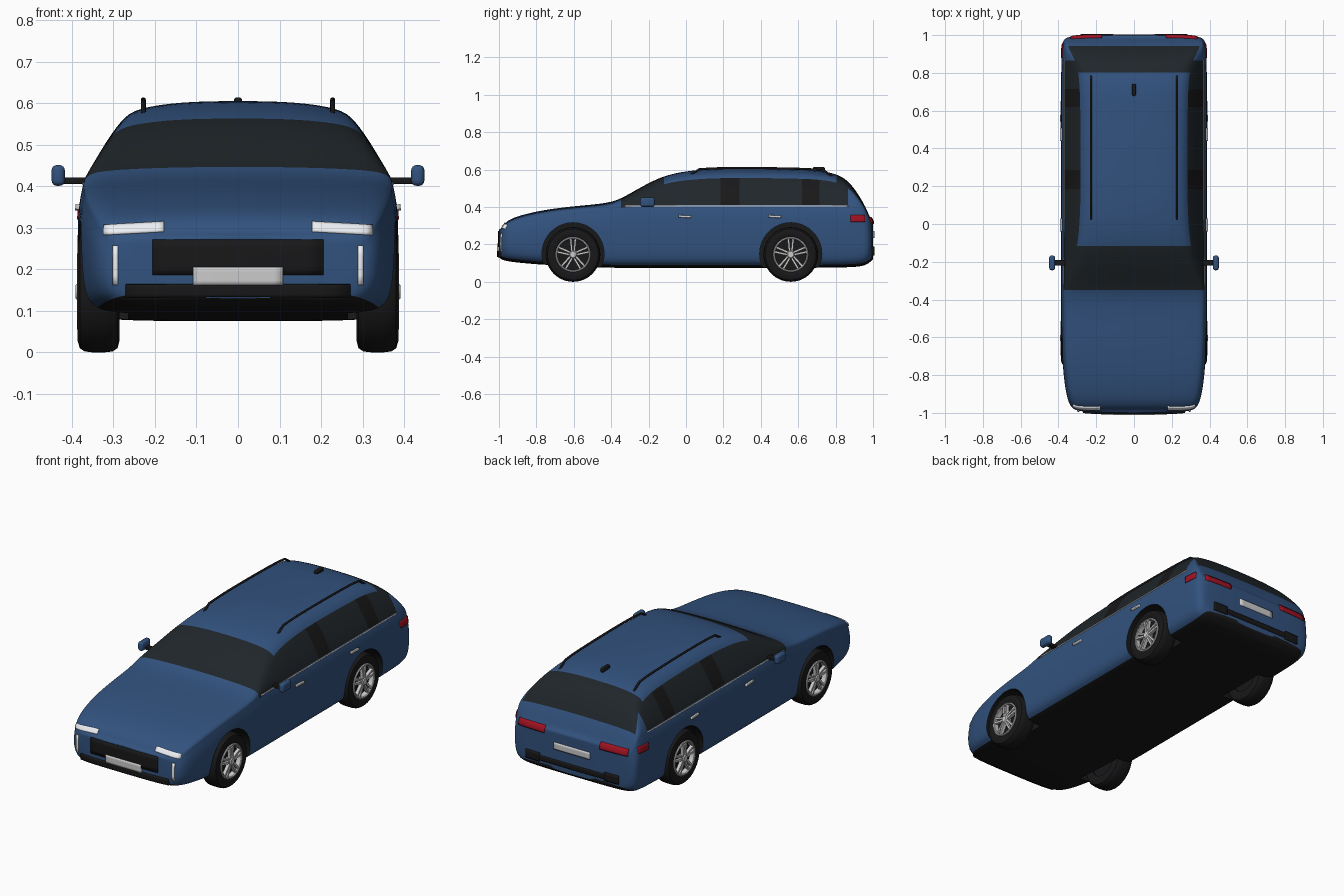
import bpy, bmesh, math
from mathutils import Vector, Matrix

if "Cube" in bpy.data.objects:
    bpy.data.objects.remove(bpy.data.objects["Cube"])


def mat(name, *c):
    m = bpy.data.materials.new(name)
    m.diffuse_color = (*c, 1)
    m.use_nodes = True
    m.node_tree.nodes["Principled BSDF"].inputs["Base Color"].default_value = m.diffuse_color
    return m


BLUE = mat("blue_paint", .032, .085, .21)
GLASS = mat("dark_glass", .014, .019, .023)
BLACK = mat("black_plastic", .009, .009, .010)
SILVER = mat("silver", .55, .55, .56)
WHITE = mat("lamp_white", .85, .87, .9)
RED = mat("lamp_red", .36, .006, .016)


def finish(name, bm, mats, angle=35):
    bmesh.ops.recalc_face_normals(bm, faces=bm.faces)
    me = bpy.data.meshes.new(name)
    bm.to_mesh(me)
    bm.free()
    for m in mats:
        me.materials.append(m)
    ob = bpy.data.objects.new(name, me)
    bpy.context.collection.objects.link(ob)
    smooth(ob, angle)
    return ob


def smooth(ob, angle=35):
    bpy.ops.object.select_all(action='DESELECT')
    ob.select_set(True)
    bpy.context.view_layer.objects.active = ob
    bpy.ops.object.shade_smooth_by_angle(angle=math.radians(angle))


def apply_mod(ob, mod):
    bpy.context.view_layer.objects.active = ob
    bpy.ops.object.modifier_apply(modifier=mod.name)


def box(name, loc, size, m, bevel=0):
    bm = bmesh.new()
    bmesh.ops.create_cube(bm, size=1, matrix=Matrix.Translation(loc) @ Matrix.Diagonal((*size, 1)))
    if bevel:
        bmesh.ops.bevel(bm, geom=bm.edges[:], offset=bevel, segments=4, profile=.5, affect='EDGES')
    return finish(name, bm, [m])


# Body: lofted cross-sections (y, half width, bottom z, top z)
STATIONS = [
    (-.982, .318, .118, .292), (-.965, .337, .112, .32), (-.92, .356, .105, .346), (-.82, .372, .095, .373),
    (-.7, .381, .088, .394), (-.55, .386, .08, .409), (-.42, .387, .075, .421), (-.35, .387, .075, .443),
    (-.27, .387, .075, .49), (-.19, .387, .075, .534), (-.12, .387, .075, .565), (-.03, .387, .075, .588),
    (.08, .387, .075, .6), (.19, .387, .075, .605), (.27, .387, .075, .606), (.45, .387, .075, .605),
    (.64, .387, .075, .6), (.71, .387, .075, .595), (.81, .386, .076, .578), (.87, .385, .078, .537),
    (.91, .384, .08, .485), (.945, .382, .085, .428), (.965, .378, .092, .39), (.983, .366, .105, .345)]


def section(w, zb, zt):
    h = max(0, zt - .42)
    belt = min(.408, zt - .037)
    ze = zt - .014 - .15 * h
    xb = .963 * w
    xe = xb - (ze - belt) * .6
    d = belt - zb
    return [(0, zb), (.7 * w, zb), (.93 * w, zb + .01), (.988 * w, zb + .055), (w, zb + d * .5),
            (.996 * w, zb + d * .82), (xb, belt), ((xb + xe) / 2 + .006, (belt + ze) / 2),
            (xe, ze), (xe - .035, zt - .007 - .06 * h), (xe * .5, zt - .002), (0, zt)]


rings = [(y, section(w, zb, zt)) for y, w, zb, zt in STATIONS]


def inset(ring, y, sx, sz):
    pts = ring[1]
    zc = (pts[0][1] + pts[-1][1]) / 2
    return (y, [(x * sx, zc + (z - zc) * sz) for x, z in pts])


front, back = rings[0], rings[-1]
rings = ([inset(front, -1.0, .5, .85), inset(front, -.992, .91, .92)] + rings +
         [inset(back, .995, .92, .93), inset(back, 1.0, .5, .85)])


def row_material(row, y):
    if row < 2:
        return 2
    if row >= 6 and -.35 < y < -.12:
        return 1
    if row in (6, 7) and -.35 < y < .87:
        return 2 if .19 < y < .27 or .64 < y < .71 else 1
    if row >= 8 and .81 < y < .945:
        return 1
    return 0


bm = bmesh.new()
loops = []
for y, pts in rings:
    full = pts + [(-x, z) for x, z in pts[-2:0:-1]]
    loops.append([bm.verts.new((x, y, z)) for x, z in full])
N = len(loops[0])
for k in range(len(loops) - 1):
    yc = (rings[k][0] + rings[k + 1][0]) / 2
    for j in range(N):
        a, b = loops[k], loops[k + 1]
        f = bm.faces.new((a[j], a[(j + 1) % N], b[(j + 1) % N], b[j]))
        f.material_index = row_material(j if j < 11 else 21 - j, yc)
for lp in (loops[0], loops[-1]):
    for i in range(11):
        vs = dict.fromkeys((lp[i], lp[i + 1], lp[N - i - 1], lp[(N - i) % N]))
        bm.faces.new(list(vs))
body = finish("car_body", bm, [BLUE, GLASS, BLACK])
sub = body.modifiers.new("smooth", 'SUBSURF')
sub.levels = 2
apply_mod(body, sub)


def hit(origin, direction, fallback):
    ok, loc, _, _ = body.ray_cast(Vector(origin), Vector(direction))
    return loc if ok else Vector(fallback)


# Panels that follow the body surface; slant lowers the far end
def panel(name, face, a0, a1, z0, z1, m, t=.012, n=10, slant=0):
    bm = bmesh.new()
    grid = []
    for i in range(n + 1):
        a = a0 + (a1 - a0) * i / n
        col = []
        for j in range(5):
            z = z0 + (z1 - z0) * j / 4 - slant * i / n
            if face in ('front', 'rear'):
                s = -1 if face == 'front' else 1
                p = hit((a, 2 * s, z), (0, -s, 0), (a, .96 * s, z))
            else:
                s = 1 if face == 'right' else -1
                p = hit((2 * s, a, z), (-s, 0, 0), (.37 * s, a, z))
            col.append(bm.verts.new(p))
        grid.append(col)
    for i in range(n):
        for j in range(4):
            bm.faces.new((grid[i][j], grid[i + 1][j], grid[i + 1][j + 1], grid[i][j + 1]))
    ob = finish(name, bm, [m])
    so = ob.modifiers.new("thickness", 'SOLIDIFY')
    so.thickness, so.offset = t, 0
    return ob


panel("grille", 'front', -.206, .206, .186, .272, BLACK, .012)
panel("front_plate", 'front', -.108, .108, .162, .205, SILVER, .022)
panel("front_bumper_bar", 'front', -.27, .27, .133, .164, BLACK, .02)
panel("rear_plate", 'rear', -.11, .11, .235, .272, SILVER, .014)
panel("rear_bumper_bar", 'rear', -.27, .27, .15, .176, BLACK, .014)
for s, side in ((1, 'right'), (-1, 'left')):
    panel("headlight_" + side, 'front', s * .178, s * .322, .29, .312, WHITE, .012, slant=.008)
    panel("running_light_" + side, 'front', s * .289, s * .301, .162, .257, WHITE, .012, 2)
    panel("tail_light_" + side, 'rear', s * .17, s * .335, .308, .343, RED, .012)
    panel("tail_light_side_" + side, side, .88, .955, .32, .356, RED, .01)
    panel("rear_bumper_vent_" + side, 'rear', s * .2, s * .285, .142, .188, BLACK, .017)
    panel("belt_trim_" + side, side, -.33, .87, .402, .408, SILVER, .005, 40)
    for y, end in ((-.04, "front"), (.44, "rear")):
        panel(f"{end}_door_handle_{side}", side, y, y + .068, .344, .356, SILVER, .018, slant=.003)

    # Mirrors
    box("mirror_arm_" + side, (s * .395, -.205, .413), (.07, .03, .016), BLACK, .004)
    box("mirror_" + side, (s * .433, -.206, .426), (.032, .078, .05), BLUE, .013)

    # Roof rails
    path = []
    for k in range(17):
        y = .025 + .76 * k / 16
        p = hit((s * .228, y, 2), (0, 0, -1), (s * .228, y, .58))
        path.append(p + Vector((0, 0, -.004 if k in (0, 16) else .021)))
    cu = bpy.data.curves.new("roof_rail_" + side, 'CURVE')
    cu.dimensions, cu.bevel_depth, cu.bevel_resolution, cu.use_fill_caps = '3D', .006, 3, True
    sp = cu.splines.new('POLY')
    sp.points.add(len(path) - 1)
    for q, p in zip(sp.points, path):
        q.co = (*p, 1)
    cu.materials.append(BLACK)
    bpy.context.collection.objects.link(bpy.data.objects.new("roof_rail_" + side, cu))

box("roof_antenna", (0, .71, .601), (.02, .065, .026), BLACK, .008)


# Wheels: profiles (radius, x) turned about the axle
def lathe(name, profile, s, y, m, closed=True):
    bm = bmesh.new()
    seg = 56
    cols = [[bm.verts.new((s * x, y + r * math.cos(a), WZ + r * math.sin(a))) for r, x in profile]
            for a in (2 * math.pi * i / seg for i in range(seg))]
    n = len(profile)
    for i in range(seg):
        a, b = cols[i], cols[(i + 1) % seg]
        for j in range(n if closed else n - 1):
            bm.faces.new((a[j], a[(j + 1) % n], b[(j + 1) % n], b[j]))
    if not closed:
        bm.faces.new([c[0] for c in cols])
        bm.faces.new([c[-1] for c in cols])
    return finish(name, bm, [m])


WZ = .146
TYRE = [(.088, .29), (.12, .286), (.136, .29), (.144, .302), (.146, .32), (.146, .352), (.144, .369),
        (.136, .381), (.12, .386), (.1, .384), (.09, .378), (.088, .36)]
RIM = [(.083, .35), (.083, .384), (.086, .388), (.091, .388), (.094, .384), (.092, .35)]
for y, end in ((-.604, "front"), (.56, "rear")):
    for s, side in ((1, 'right'), (-1, 'left')):
        tag = f"{end}_{side}"
        # Wheel arch cut
        bm = bmesh.new()
        bmesh.ops.create_cone(bm, cap_ends=True, segments=64, radius1=.166, radius2=.166, depth=.26,
                              matrix=Matrix.Translation((s * .395, y, .15)) @ Matrix.Rotation(math.pi / 2, 4, 'Y'))
        for f in bm.faces:
            f.material_index = 2
        cutter = finish("arch_cutter", bm, [BLUE, GLASS, BLACK])
        cutter.hide_render = True
        cut = body.modifiers.new("arch", 'BOOLEAN')
        cut.operation, cut.object, cut.solver = 'DIFFERENCE', cutter, 'EXACT'
        apply_mod(body, cut)
        bpy.data.objects.remove(cutter)

        lathe("tyre_" + tag, TYRE, s, y, BLACK)
        lathe("rim_" + tag, RIM, s, y, SILVER)
        lathe("wheel_back_" + tag, [(.089, .3), (.089, .358)], s, y, BLACK, False)
        lathe("hub_" + tag, [(.021, .355), (.021, .386), (.016, .391)], s, y, SILVER, False)
        # Five pairs of spokes
        bm = bmesh.new()
        for k in range(5):
            for off in (-.0095, .0095):
                m = (Matrix.Translation((s * .377, y, WZ)) @
                     Matrix.Rotation(math.pi / 2 + k * 2 * math.pi / 5, 4, 'X') @
                     Matrix.Translation((0, .05, off)) @ Matrix.Rotation(off * 10, 4, 'X') @
                     Matrix.Diagonal((.018, .074, .011, 1)))
                bmesh.ops.create_cube(bm, size=1, matrix=m)
        finish("spokes_" + tag, bm, [SILVER])
smooth(body, 40)
